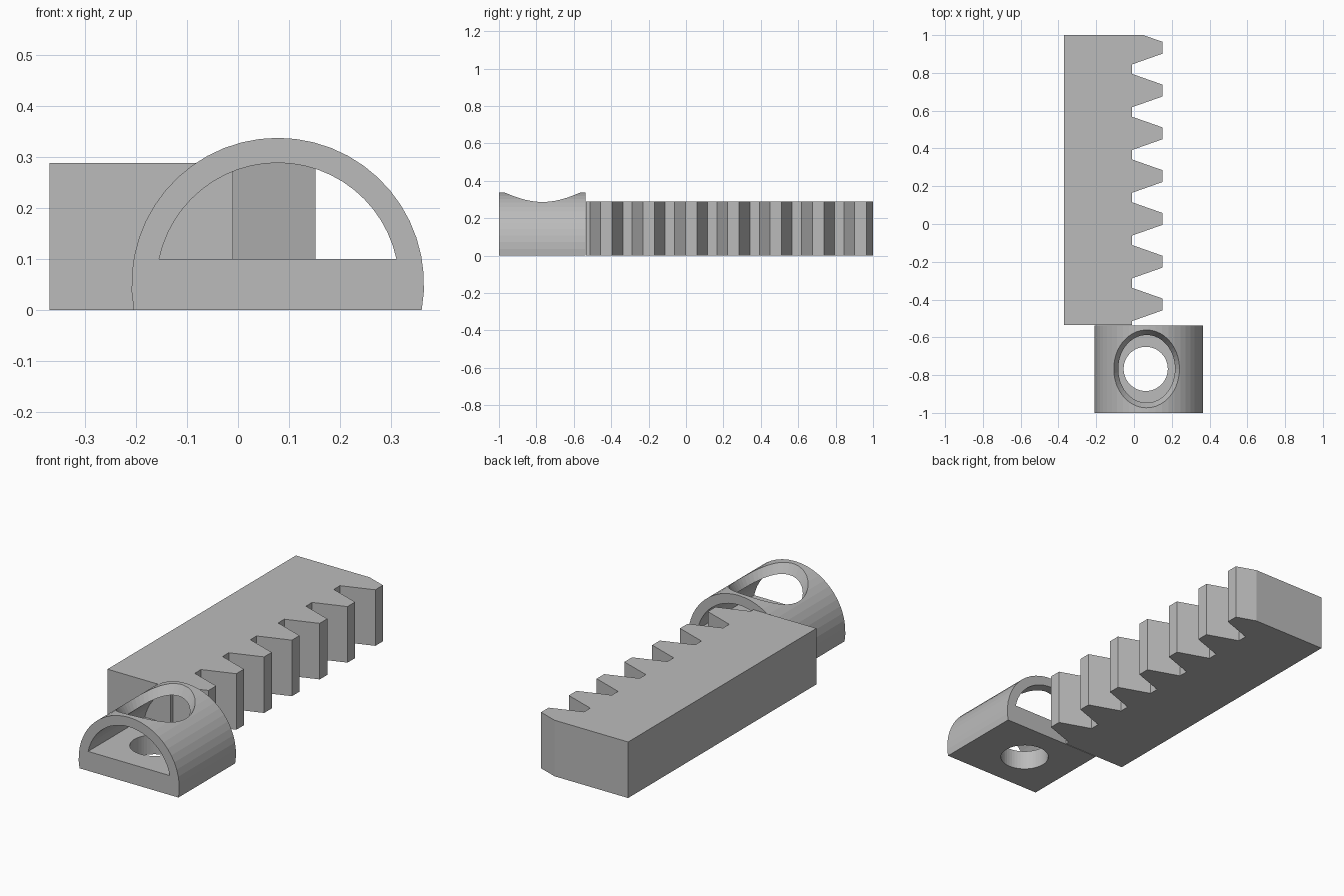
import bpy, bmesh
from math import sin, cos, asin, pi
from mathutils import Vector

if "Cube" in bpy.data.objects:
    bpy.data.objects.remove(bpy.data.objects["Cube"], do_unlink=True)

grey = bpy.data.materials.new("plain grey")
grey.use_nodes = True
grey.diffuse_color = (0.5, 0.5, 0.5, 1)
grey.node_tree.nodes["Principled BSDF"].inputs["Base Color"].default_value = (0.5, 0.5, 0.5, 1)


def prism(name, points, direction):
    """Extrude a closed outline of 3D points along a direction."""
    bm = bmesh.new()
    face = bm.faces.new([bm.verts.new(p) for p in points])
    moved = bmesh.ops.extrude_face_region(bm, geom=[face])["geom"]
    bmesh.ops.translate(bm, vec=Vector(direction),
                        verts=[v for v in moved if isinstance(v, bmesh.types.BMVert)])
    return finish(name, bm)


def lathe(name, profile, centre, sides):
    """Stack rings of (radius, z) around a vertical axis and cap both ends."""
    bm = bmesh.new()
    rings = [[bm.verts.new((centre[0] + r * cos(2 * pi * i / sides),
                            centre[1] + r * sin(2 * pi * i / sides), z))
              for i in range(sides)] for r, z in profile]
    for low, high in zip(rings, rings[1:]):
        for i in range(sides):
            j = (i + 1) % sides
            bm.faces.new((low[i], low[j], high[j], high[i]))
    bm.faces.new(rings[0])
    bm.faces.new(rings[-1])
    return finish(name, bm)


def finish(name, bm):
    bmesh.ops.recalc_face_normals(bm, faces=bm.faces)
    mesh = bpy.data.meshes.new(name)
    bm.to_mesh(mesh)
    bm.free()
    obj = bpy.data.objects.new(name, mesh)
    mesh.materials.append(grey)
    bpy.context.collection.objects.link(obj)
    return obj


def arc_outline(radius, base, y, steps):
    """Circle segment standing on a flat base height."""
    start = asin((base - axis_z) / radius)
    return [(axis_x + radius * cos(start + (pi - 2 * start) * i / steps), y,
             axis_z + radius * sin(start + (pi - 2 * start) * i / steps))
            for i in range(steps + 1)]


def cut(target, cutter):
    mod = target.modifiers.new("cut", "BOOLEAN")
    mod.operation = "DIFFERENCE"
    mod.solver = "EXACT"
    mod.object = cutter
    bpy.context.view_layer.objects.active = target
    bpy.ops.object.modifier_apply(modifier=mod.name)
    bpy.data.objects.remove(cutter, do_unlink=True)


# Toothed rack: the last tooth is clipped by the end of the bar
back, root, tip, near, far = -0.37, -0.01, 0.152, -0.535, 1.0
root_half, tip_half, pitch, first = 0.088, 0.031, 0.2265, -0.426
outline = [(back, near), (root, near)]
for i in range(7):
    c = first + i * pitch
    outline += [(root, c - root_half), (tip, c - tip_half), (tip, c + tip_half)]
    if i < 6:
        outline.append((root, c + root_half))
    else:
        t = (far - c - tip_half) / (root_half - tip_half)
        outline.append((tip + (root - tip) * t, far))
outline.append((back, far))
prism("toothed_rack", [(x, y, 0) for x, y in outline], (0, 0, 0.289))

# Arched mounting sleeve, open at both ends
axis_x, axis_z = 0.078, 0.051
sleeve = prism("mounting_sleeve", arc_outline(0.287, 0, -1, 28), (0, 0.462, 0))
cut(sleeve, prism("bore", arc_outline(0.238, 0.1, -1.1, 24), (0, 0.7, 0)))

# Screw hole through the floor, flaring to a countersink in the arch
cut(sleeve, lathe("screw_hole", [(0.117, -0.1), (0.117, 0.174), (0.259, 0.434)],
                  (0.062, -0.767), 48))
